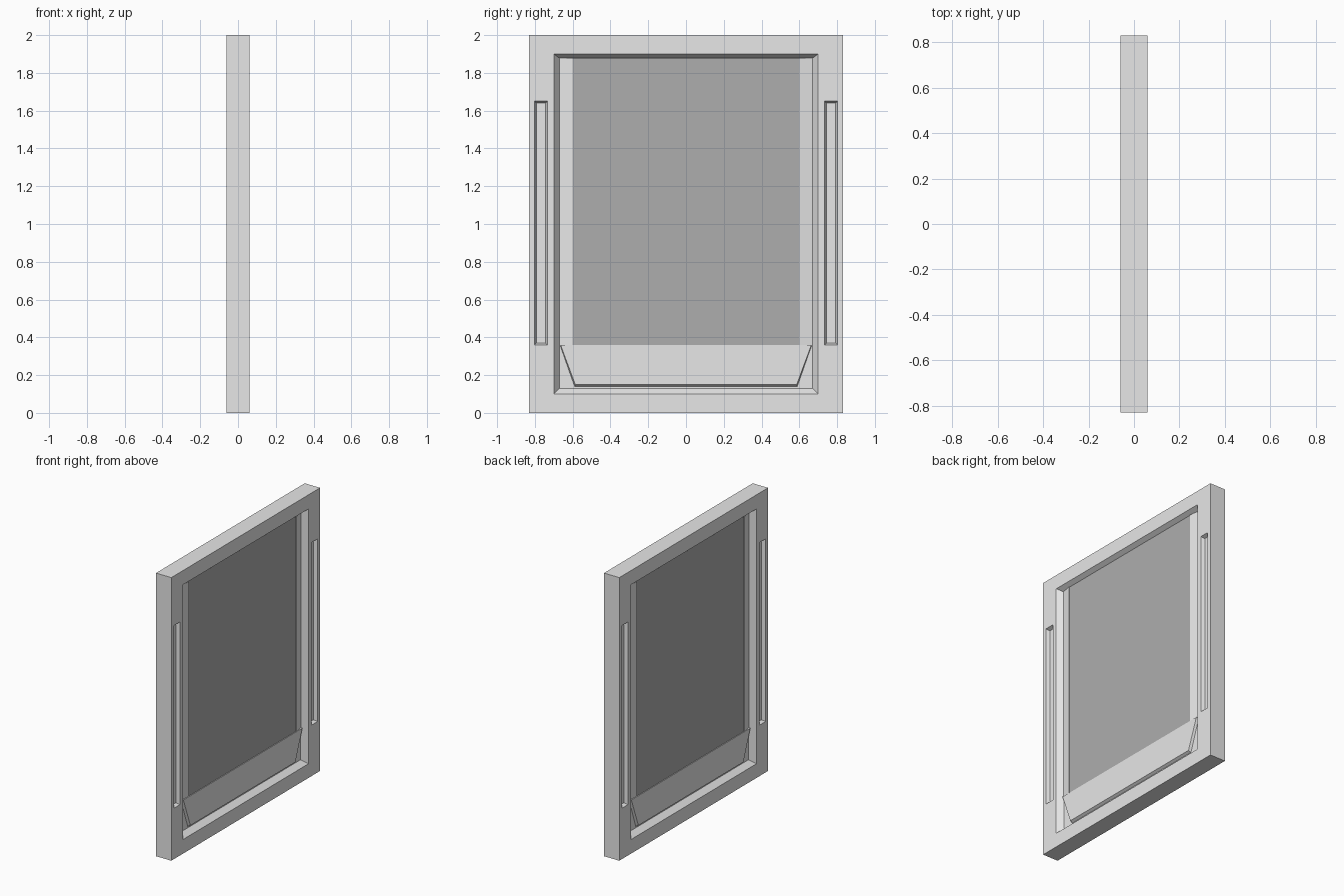
import bpy
import bmesh

cube = bpy.data.objects.get("Cube")
if cube:
    bpy.data.objects.remove(cube, do_unlink=True)


def material(name, value):
    m = bpy.data.materials.new(name)
    m.use_nodes = True
    colour = (value, value, value, 1)
    m.diffuse_color = colour
    m.node_tree.nodes["Principled BSDF"].inputs["Base Color"].default_value = colour
    return m


LIGHT = material("light_grey", 0.8)
DARK = material("dark_grey", 0.42)


def loft(name, ring_a, ring_b, mat):
    """Closed solid between two rings with the same number of points."""
    bm = bmesh.new()
    a = [bm.verts.new(p) for p in ring_a]
    b = [bm.verts.new(p) for p in ring_b]
    bm.faces.new(a)
    bm.faces.new(b)
    for i in range(len(a)):
        j = (i + 1) % len(a)
        bm.faces.new((a[i], a[j], b[j], b[i]))
    bmesh.ops.recalc_face_normals(bm, faces=bm.faces)
    mesh = bpy.data.meshes.new(name)
    bm.to_mesh(mesh)
    bm.free()
    mesh.materials.append(mat)
    ob = bpy.data.objects.new(name, mesh)
    bpy.context.collection.objects.link(ob)
    return ob


def rect(x, y0, y1, z0, z1):
    return [(x, y0, z0), (x, y1, z0), (x, y1, z1), (x, y0, z1)]


def pocket(y0, y1, z0, z1, floor, side, low, high):
    """Tapered cutter, carried past the surface so the cut is clean."""
    face, over = 0.06, 0.02
    k = over / (face - floor)
    outer = rect(side * (face + over), y0 - low * k, y1 + low * k, z0 - low * k, z1 + high * k)
    inner = rect(side * floor, y0 + low, y1 - low, z0 + low, z1 - high)
    cutter = loft("pocket_cutter", outer, inner, LIGHT)
    cut = frame.modifiers.new("pocket", 'BOOLEAN')
    cut.operation = 'DIFFERENCE'
    cut.solver = 'EXACT'
    cut.object = cutter
    cutters.append(cutter)


# Outer slab with a large tapered recess and two grip slots on each face
frame = loft("frame", rect(-0.06, -0.83, 0.83, 0, 2), rect(0.06, -0.83, 0.83, 0, 2), LIGHT)
cutters = []
FLOOR = 0.02
for side in (1, -1):
    pocket(-0.70, 0.70, 0.10, 1.90, FLOOR, side, 0.03, 0.022)
    for y in (-0.768, 0.768):
        pocket(y - 0.034, y + 0.034, 0.36, 1.65, 0.035, side, 0.01, 0.01)

# Apply the cuts and remove the cutters
bpy.context.view_layer.update()
graph = bpy.context.evaluated_depsgraph_get()
cut_mesh = bpy.data.meshes.new_from_object(frame.evaluated_get(graph))
frame.modifiers.clear()
frame.data = cut_mesh
for c in cutters:
    bpy.data.objects.remove(c, do_unlink=True)

BASE = FLOOR - 0.005
for side, label in ((1, "left"), (-1, "right")):
    # Dark centre panel
    loft(label + "_panel", rect(side * BASE, -0.603, 0.603, 0.34, 1.878),
         rect(side * 0.033, -0.603, 0.603, 0.34, 1.878), DARK)

    # Lower plate with angled ends and a bevelled bottom edge
    def plate_ring(x, bottom, inset):
        return [(side * x, y, z) for y, z in (
            (-0.668 + inset, 0.36), (0.668 - inset, 0.36),
            (0.59 - inset, bottom), (-0.59 + inset, bottom))]
    loft(label + "_lower_plate", plate_ring(BASE, 0.137, 0), plate_ring(0.038, 0.15, 0.004), LIGHT)

    # Sloping strips beside the panel
    for s, end in ((1, "back"), (-1, "front")):
        section = [(BASE, 0.60), (0.038, 0.60), (0.025, 0.668), (BASE, 0.668)]
        rings = [[(side * x, s * y, z) for x, y in section] for z in (0.355, 1.878)]
        loft(label + "_" + end + "_strip", rings[0], rings[1], LIGHT)
